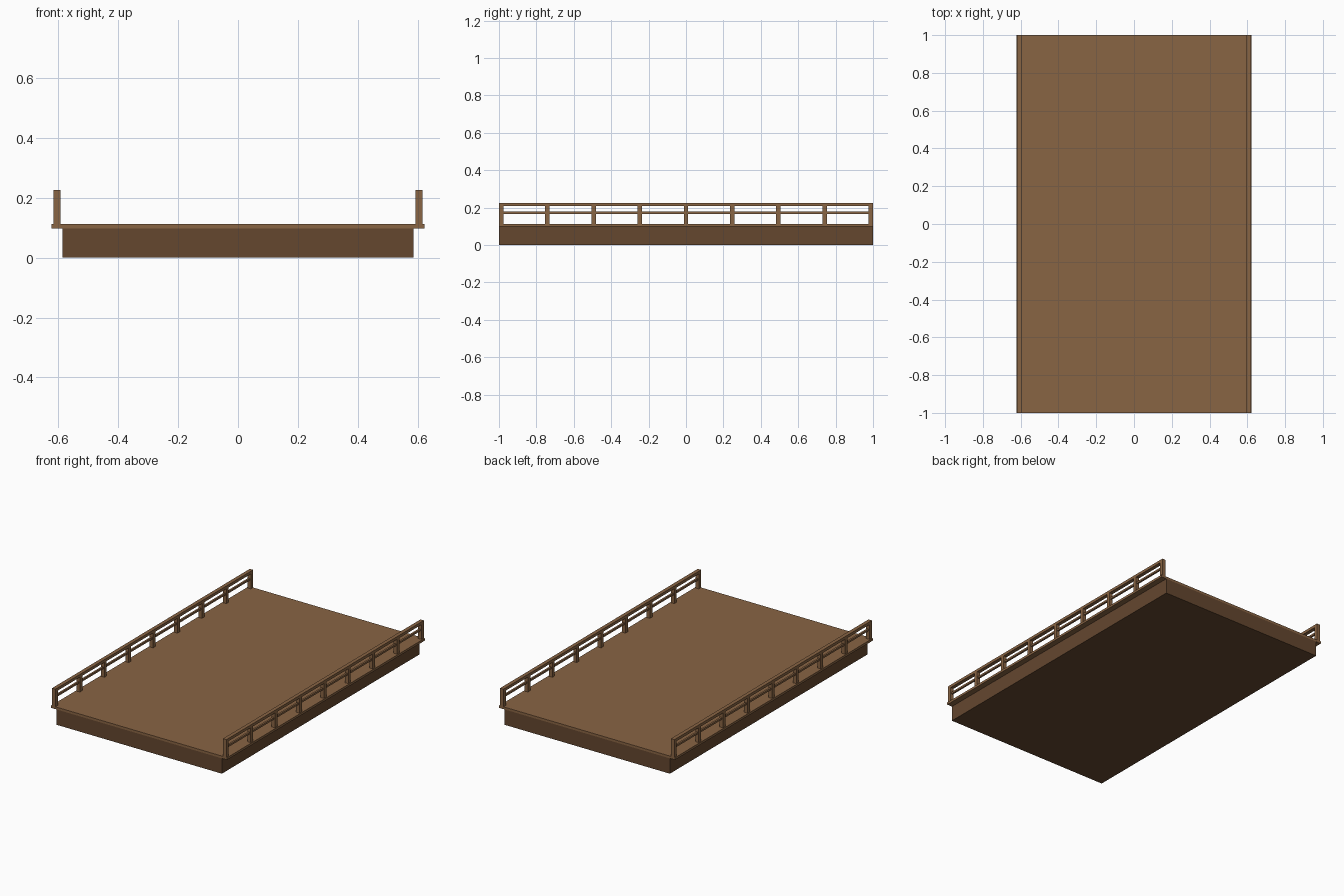
import bpy

cube = bpy.data.objects.get("Cube")
if cube:
    bpy.data.objects.remove(cube, do_unlink=True)


def material(name, rgb):
    mat = bpy.data.materials.new(name)
    mat.use_nodes = True
    mat.diffuse_color = (*rgb, 1)
    mat.node_tree.nodes["Principled BSDF"].inputs["Base Color"].default_value = (*rgb, 1)
    return mat


light_wood = material("light brown wood", (0.25, 0.128, 0.057))
dark_wood = material("dark brown wood", (0.128, 0.063, 0.028))


def box(name, x, y, z, mat):
    """Box spanning the given (low, high) ranges."""
    bpy.ops.mesh.primitive_cube_add(size=1, location=[sum(r) / 2 for r in (x, y, z)])
    obj = bpy.context.object
    obj.name = name
    obj.scale = [r[1] - r[0] for r in (x, y, z)]
    bpy.ops.object.transform_apply(location=False, rotation=False, scale=True)
    obj.data.materials.append(mat)
    return obj


LENGTH = (-1, 1)
DECK_TOP = 0.113
RAIL_TOP = 0.226
POST = 0.024
POST_COUNT = 9

# Solid base and overhanging deck
box("base", (-0.586, 0.586), LENGTH, (0, 0.098), dark_wood)
box("deck", (-0.623, 0.623), LENGTH, (0.098, DECK_TOP), light_wood)

# Railings along both long sides
for side, sx in (("left", 1), ("right", -1)):
    mid = sx * 0.605

    def across(width):
        return (mid - width / 2, mid + width / 2)

    box(side + "_top_rail", across(POST), LENGTH, (0.208, RAIL_TOP), light_wood)
    box(side + "_middle_rail", across(POST / 2), LENGTH, (0.166, 0.178), light_wood)
    for i in range(POST_COUNT):
        y = -1 + POST / 2 + i * (2 - POST) / (POST_COUNT - 1)
        box(f"{side}_post_{i + 1}", across(POST), (y - POST / 2, y + POST / 2),
            (DECK_TOP, 0.208), light_wood)
